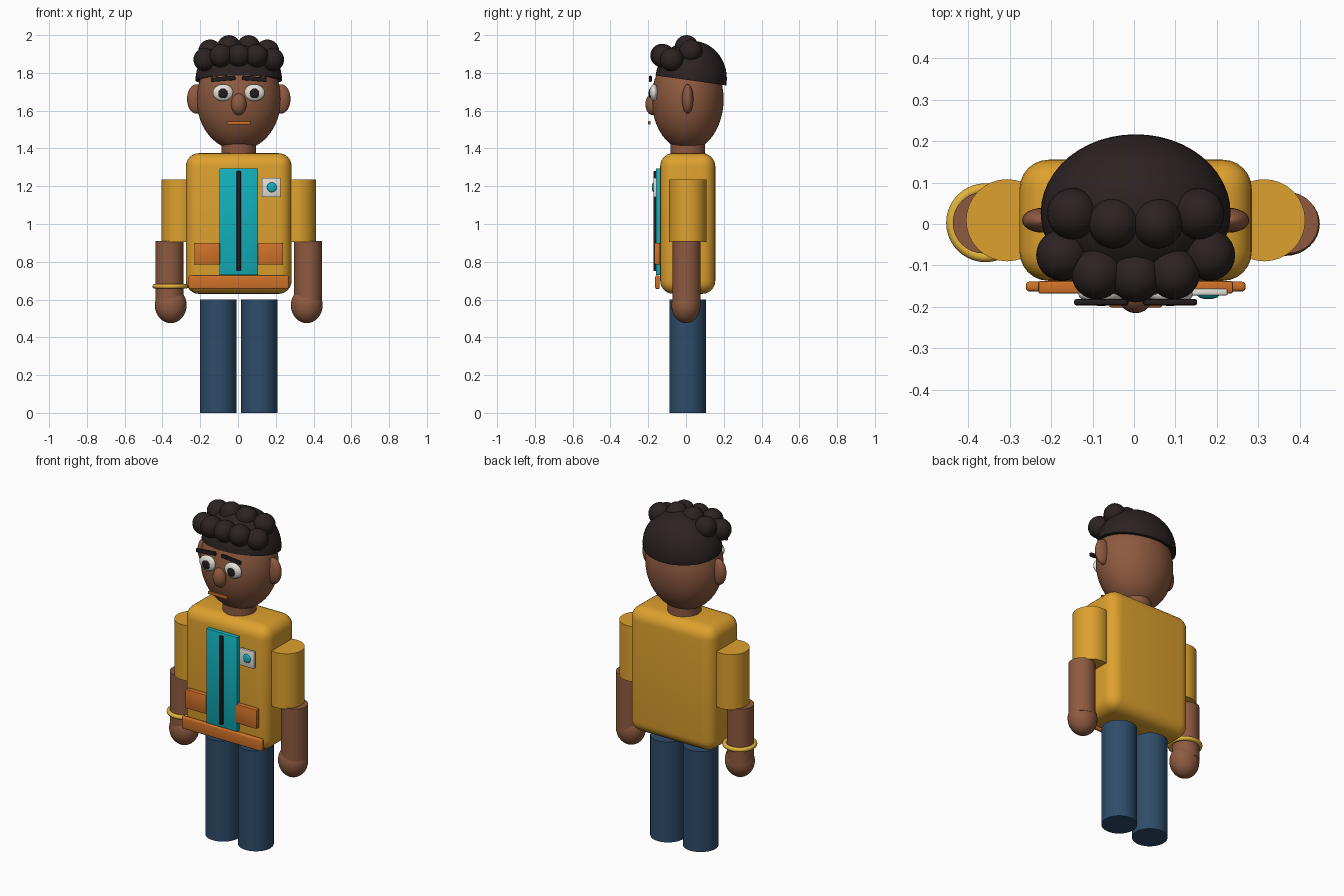
import bpy, bmesh, math
from mathutils import Vector

if "Cube" in bpy.data.objects:
    bpy.data.objects.remove(bpy.data.objects["Cube"])

CX, CY = 0.004, 0.009   # body axis


def srgb(name, r, g, b):
    m = bpy.data.materials.new(name)
    f = lambda c: c / 12.92 if c <= 0.04045 else ((c + 0.055) / 1.055) ** 2.4
    m.diffuse_color = (f(r / 255), f(g / 255), f(b / 255), 1)
    m.use_nodes = True
    m.node_tree.nodes["Principled BSDF"].inputs["Base Color"].default_value = m.diffuse_color
    return m


SKIN = srgb("brown skin", 142, 90, 64)
YELLOW = srgb("mustard cloth", 222, 161, 46)
TEAL = srgb("teal panel", 18, 176, 188)
ORANGE = srgb("orange trim", 208, 113, 40)
DENIM = srgb("denim blue", 46, 76, 106)
HAIR = srgb("dark brown hair", 44, 34, 34)
BLACK = srgb("charcoal", 34, 28, 30)
WHITE = srgb("off white", 226, 224, 214)
GOLD = srgb("gold", 226, 180, 60)


def finish(name, mat, angle=40):
    ob = bpy.context.object
    ob.name = name
    ob.data.materials.append(mat)
    bpy.ops.object.shade_smooth_by_angle(angle=math.radians(angle))
    return ob


def ball(name, mat, loc, size, seg=32):
    bpy.ops.mesh.primitive_uv_sphere_add(segments=seg, ring_count=seg // 2, radius=1, location=loc)
    bpy.context.object.scale = size
    bpy.ops.object.transform_apply(location=False, rotation=False, scale=True)
    return finish(name, mat)


def tube(name, mat, x, y, z0, z1, r):
    bpy.ops.mesh.primitive_cylinder_add(vertices=32, radius=r, depth=z1 - z0,
                                        location=(x, y, (z0 + z1) / 2))
    return finish(name, mat)


def box(name, mat, lo, hi, bevel=0.004, seg=2, roll=0):
    lo, hi = Vector(lo), Vector(hi)
    bpy.ops.mesh.primitive_cube_add(size=1, location=(lo + hi) / 2)
    ob = bpy.context.object
    ob.scale = hi - lo
    bpy.ops.object.transform_apply(location=False, rotation=False, scale=True)
    bm = bmesh.new()
    bm.from_mesh(ob.data)
    bmesh.ops.bevel(bm, geom=bm.edges[:], offset=bevel, segments=seg, profile=0.5, affect='EDGES')
    bm.to_mesh(ob.data)
    bm.free()
    ob.rotation_euler.y = roll
    return finish(name, mat)


# Torso and neck
box("torso", YELLOW, (CX - 0.28, -0.137, 0.63), (CX + 0.28, 0.155, 1.375), 0.07, 6)
tube("neck", SKIN, CX, CY, 1.33, 1.45, 0.092)

# Limbs
for side, s in (("left", -1), ("right", 1)):
    tube(side + "_leg", DENIM, CX + s * 0.108, CY, 0, 0.6, 0.097)
    tube(side + "_sleeve", YELLOW, CX + s * 0.31, CY, 0.905, 1.235, 0.099)
    tube(side + "_forearm", SKIN, CX + s * 0.367, 0.003, 0.58, 0.91, 0.074)
    ball(side + "_hand", SKIN, (CX + s * 0.36, 0.0, 0.57), (0.084, 0.077, 0.095))

# Bracelet
bpy.ops.mesh.primitive_torus_add(location=(-0.358, 0.003, 0.67), major_radius=0.082,
                                 minor_radius=0.013, major_segments=40, minor_segments=10)
finish("bracelet", GOLD)

# Jacket front
box("front_panel", TEAL, (CX - 0.103, -0.16, 0.73), (CX + 0.103, -0.13, 1.295))
box("zipper", BLACK, (CX - 0.011, -0.172, 0.75), (CX + 0.011, -0.155, 1.28))
box("hem_band", ORANGE, (CX - 0.265, -0.163, 0.655), (CX + 0.265, -0.139, 0.728), 0.009, 3)
for side, s in (("left", -1), ("right", 1)):
    x = CX + s * 0.167
    box(side + "_pocket", ORANGE, (x - 0.068, -0.168, 0.785), (x + 0.068, -0.137, 0.9), 0.006)
box("badge", WHITE, (0.127, -0.172, 1.142), (0.226, -0.156, 1.244))
ball("badge_dot", TEAL, (0.179, -0.172, 1.194), (0.026, 0.009, 0.026), 24)

# Head and face
ball("head", SKIN, (CX, CY, 1.66), (0.223, 0.19, 0.27), 48)
ball("nose", SKIN, (CX, -0.175, 1.634), (0.041, 0.04, 0.058), 24)
box("mouth", ORANGE, (CX - 0.064, -0.201, 1.526), (CX + 0.064, -0.188, 1.545), 0.005)
for side, s in (("left", -1), ("right", 1)):
    ball(side + "_ear", SKIN, (CX + s * 0.224, CY, 1.662), (0.05, 0.03, 0.078), 24)
    ball(side + "_eye", WHITE, (CX + s * 0.083, -0.17, 1.695), (0.055, 0.023, 0.045), 24)
    ball(side + "_pupil", BLACK, (CX + s * 0.083, -0.188, 1.692), (0.026, 0.01, 0.026), 20)
    box(side + "_eyebrow", BLACK, (CX + s * 0.083 - 0.065, -0.196, 1.757),
        (CX + s * 0.083 + 0.065, -0.181, 1.78), 0.005, roll=s * math.radians(5))

# Hair cap: half ellipsoid tilted backwards
cap = ball("hair_cap", HAIR, (CX, 0.027, 1.765), (0.229, 0.189, 0.205), 48)
bm = bmesh.new()
bm.from_mesh(cap.data)
bmesh.ops.bisect_plane(bm, geom=bm.verts[:] + bm.edges[:] + bm.faces[:], plane_co=(0, 0, -0.005),
                       plane_no=(0, 0, 1), clear_inner=True)
bmesh.ops.holes_fill(bm, edges=[e for e in bm.edges if e.is_boundary])
bm.to_mesh(cap.data)
bm.free()
cap.rotation_euler.x = math.radians(-8)
bpy.ops.object.shade_smooth_by_angle(angle=math.radians(40))

# Curls: crown row and fringe row
ball("fringe_curl_middle", HAIR, (CX, -0.127, 1.892), (0.062, 0.062, 0.062), 24)
for side, s in (("left", -1), ("right", 1)):
    for part, x, y, z in (("fringe_curl_inner", 0.093, -0.12, 1.89),
                          ("fringe_curl_outer", 0.178, -0.075, 1.87),
                          ("crown_curl_inner", 0.052, 0.003, 1.938),
                          ("crown_curl_outer", 0.152, 0.025, 1.915)):
        ball(side + "_" + part, HAIR, (CX + s * x, y, z), (0.062, 0.062, 0.062), 24)
